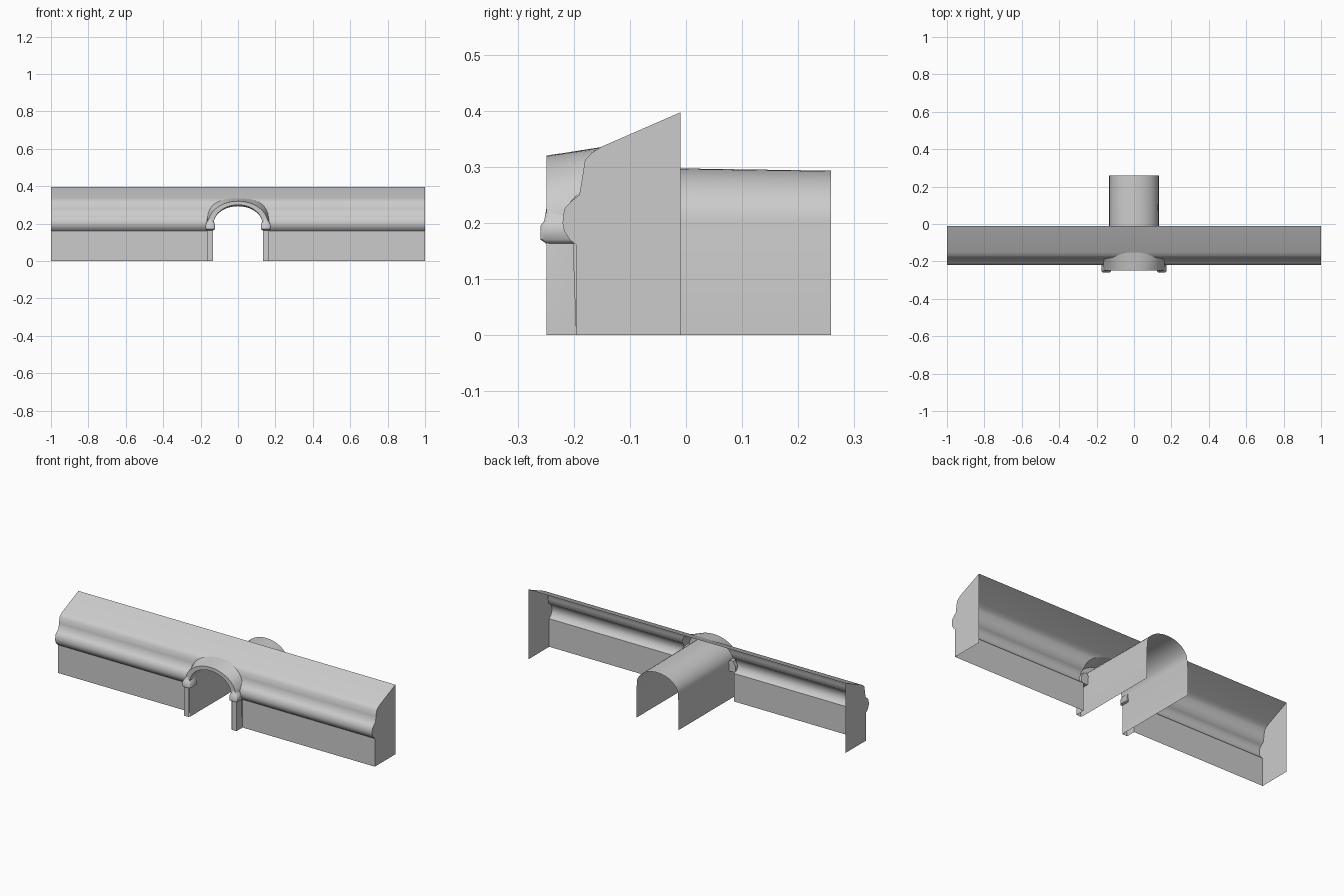
import bpy, bmesh, math

if "Cube" in bpy.data.objects:
    bpy.data.objects.remove(bpy.data.objects["Cube"])

N = 20  # arch segments
# wall cross-section (y, z), bottom to top
PROFILE = [(-.195, 0), (-.195, .16), (-.207, .17), (-.217, .185), (-.22, .2), (-.217, .225),
           (-.205, .238), (-.19, .25), (-.185, .28), (-.18, .312), (-.168, .325),
           (-.15, .336), (-.01, .397)]


def wall_y(z):
    for (y0, z0), (y1, z1) in zip(PROFILE, PROFILE[1:]):
        if z <= z1:
            return y0 + (y1 - y0) * (z - z0) / (z1 - z0)
    return PROFILE[-1][0]


def arc(w, h, power=1.0):
    """Half-ellipse (or fuller) from +x to -x, springing at z = 0.2."""
    pts = []
    for i in range(N + 1):
        a = math.pi * i / N
        c, s = math.cos(a), max(math.sin(a), 0)
        if abs(c) < 1e-6:
            c = 0
        s = 0 if s < 1e-6 else s
        pts.append((math.copysign(abs(c) ** power, c) * w, .2 + h * s ** power))
    return pts


def opening(w, h, power=1.0, pinch=0):
    """Doorway outline with straight legs below the arch."""
    legs = [(w + pinch, 0), (w + pinch, .165), (w, .185)]
    return legs + arc(w, h, power) + [(-x, z) for x, z in reversed(legs)]


def add_rows(bm, rows, closed=False):
    vs = [[bm.verts.new(p) for p in r] for r in rows]
    for a, b in zip(vs, vs[1:]):
        n = len(a)
        for i in range(n if closed else n - 1):
            j = (i + 1) % n
            bm.faces.new((a[i], a[j], b[j], b[i]))
    return vs


def finish(bm, name, angle):
    bmesh.ops.remove_doubles(bm, verts=bm.verts, dist=1e-5)
    bmesh.ops.recalc_face_normals(bm, faces=bm.faces)
    me = bpy.data.meshes.new(name)
    bm.to_mesh(me)
    bm.free()
    ob = bpy.data.objects.new(name, me)
    bpy.context.collection.objects.link(ob)
    bpy.ops.object.select_all(action='DESELECT')
    ob.select_set(True)
    bpy.context.view_layer.objects.active = ob
    bpy.ops.object.shade_smooth_by_angle(angle=math.radians(angle))
    return ob


# wall shell: profile swept along x, clipped above the arch, with closed ends
def column(x, floor):
    return [(x, wall_y(max(z, floor)), max(z, floor)) for _, z in PROFILE]


flare = arc(.165, .135, .75)
bm = bmesh.new()
for s in (1, -1):
    add_rows(bm, [column(s, 0), column(s * .165, 0)])
    bm.faces.new([bm.verts.new((s, y, z)) for y, z in PROFILE + [(-.01, 0)]])
add_rows(bm, [column(x, z) for x, z in flare])
finish(bm, "wall_shell", 50)

# arch surround: flared outer side and front face
bm = bmesh.new()
outer = opening(.165, .135, .75)
lip = opening(.16, .12, pinch=.005)
inner = opening(.13, .1, pinch=.005)
add_rows(bm, [[(x, wall_y(z), z) for x, z in outer],
              [(x, -.215 if z < .2 else min(wall_y(z) - .02, -.215), z) for x, z in
               opening(.163, .125, .88, .002)],
              [(x, -.249, z) for x, z in lip],
              [(x, -.249, z) for x, z in inner]])
finish(bm, "arch_surround", 50)

# tunnel lining: open barrel running through to the back
bm = bmesh.new()
add_rows(bm, [[(x, y, z) for x, z in opening(.13, h, pinch=.003)]
              for y, h in ((-.249, .1), (-.01, .097), (.258, .093))])
finish(bm, "tunnel_lining", 40)

# capitals on both door posts
rings = [(.163, .135, .165, -.249), (.17, .123, .173, -.259),
         (.195, .123, .173, -.259), (.203, .126, .17, -.253), (.225, .135, .157, -.249)]
for s, side in ((1, "right"), (-1, "left")):
    bm = bmesh.new()
    rows = []
    for z, x0, x1, y in rings:
        b = .006
        rows.append([(s * px, py, z) for px, py in
                     ((x0, -.2), (x0, y + b), (x0 + b, y), (x1 - b, y), (x1, y + b), (x1, -.2))])
    vs = add_rows(bm, rows, True)
    bm.faces.new(vs[0])
    bm.faces.new(vs[-1])
    finish(bm, "capital_" + side, 50)
